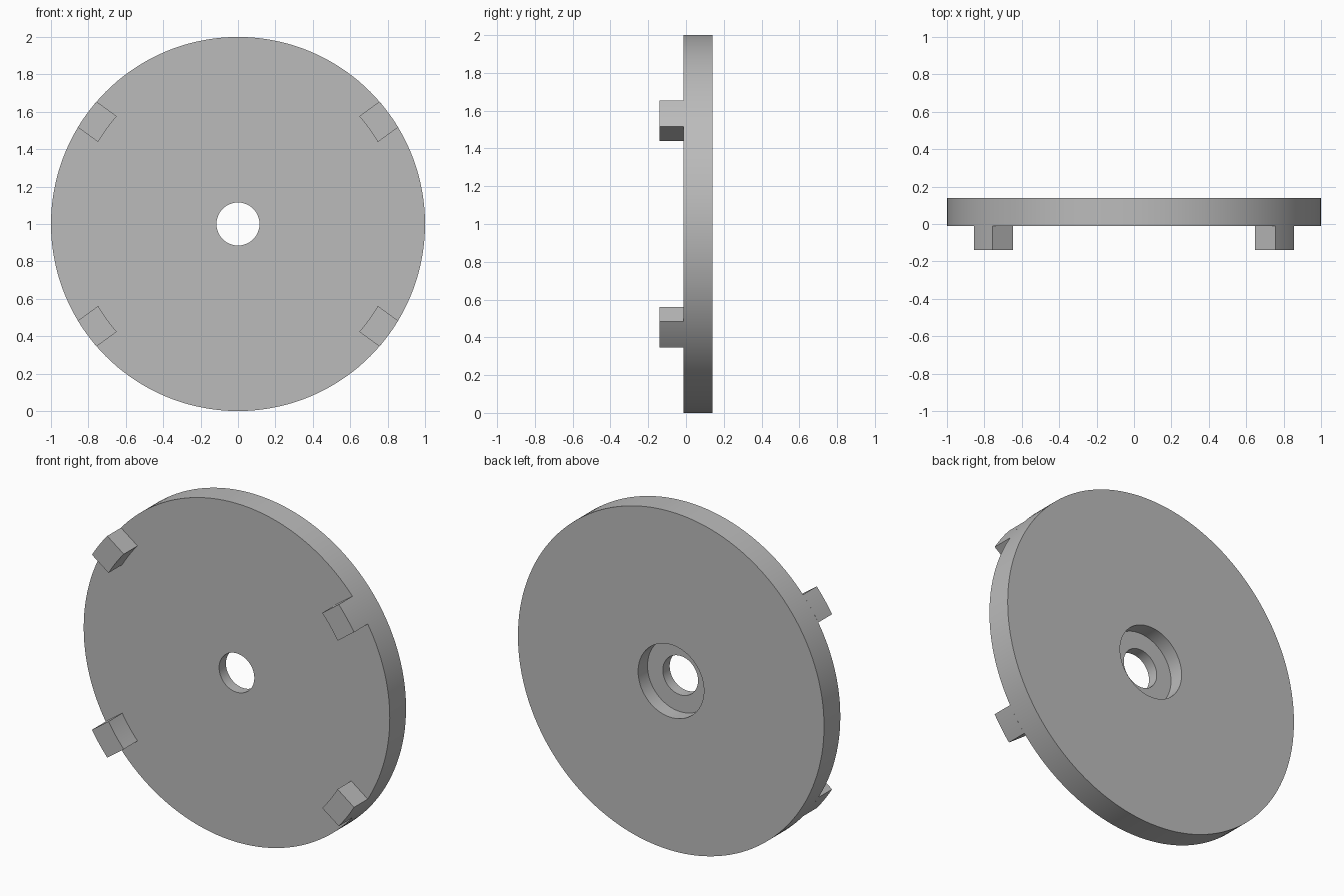
import bpy, bmesh, math
from mathutils import Matrix

cube = bpy.data.objects.get("Cube")
if cube:
    bpy.data.objects.remove(cube)

BACK, FACE, TIP = 0.14, -0.012, -0.14      # depth planes along y
RADIUS, LUG_INNER, LUG_HALF = 1.0, 0.867, 0.085
BORE, RECESS, STEP = 0.115, 0.215, 0.052
CENTRE = Matrix.Translation((0, 0, RADIUS))

grey = bpy.data.materials.new("plain grey")
grey.use_nodes = True
colour = (0.5, 0.5, 0.5, 1)
grey.diffuse_color = colour
grey.node_tree.nodes["Principled BSDF"].inputs["Base Color"].default_value = colour


def finish(name, bm, matrix):
    """Turn a bmesh into a smooth-shaded object with sharp edges."""
    bmesh.ops.recalc_face_normals(bm, faces=bm.faces)
    bm.transform(matrix)
    mesh = bpy.data.meshes.new(name)
    bm.to_mesh(mesh)
    bm.free()
    mesh.materials.append(grey)
    obj = bpy.data.objects.new(name, mesh)
    bpy.context.collection.objects.link(obj)
    bpy.ops.object.select_all(action="DESELECT")
    obj.select_set(True)
    bpy.context.view_layer.objects.active = obj
    bpy.ops.object.shade_smooth_by_angle(angle=math.radians(30))


# Disc with stepped bore: closed (radius, y) section turned about the y axis
section = [(BORE, FACE), (RADIUS, FACE), (RADIUS, BACK),
           (RECESS, BACK), (RECESS, STEP), (BORE, STEP)]
bm = bmesh.new()
verts = [bm.verts.new((r, y, 0)) for r, y in section]
edges = [bm.edges.new((a, b)) for a, b in zip(verts, verts[1:] + verts[:1])]
bmesh.ops.spin(bm, geom=verts + edges, cent=(0, 0, 0), axis=(0, 1, 0),
               angle=math.tau, steps=144)
bmesh.ops.remove_doubles(bm, verts=bm.verts, dist=0.0001)
finish("disc", bm, CENTRE)


# Lugs: parallel-sided blocks between two arcs, flush with the rim
def arc(radius, steps=8):
    offsets = [LUG_HALF * (2 * i / steps - 1) for i in range(steps + 1)]
    return [(math.sqrt(radius ** 2 - t * t), t) for t in offsets]


def lug(name, degrees):
    bm = bmesh.new()
    outline = arc(RADIUS) + arc(LUG_INNER)[::-1]
    tip = bm.faces.new([bm.verts.new((x, TIP, z)) for x, z in outline])
    sides = bmesh.ops.extrude_face_region(bm, geom=[tip], use_keep_orig=True)
    moved = [v for v in sides["geom"] if isinstance(v, bmesh.types.BMVert)]
    bmesh.ops.translate(bm, verts=moved, vec=(0, FACE - TIP, 0))
    finish(name, bm, CENTRE @ Matrix.Rotation(math.radians(-degrees), 4, "Y"))


for height, tilt in (("upper", 1), ("lower", -1)):
    lug(f"{height}_left_lug", 36 * tilt)
    lug(f"{height}_right_lug", 180 - 36 * tilt)
